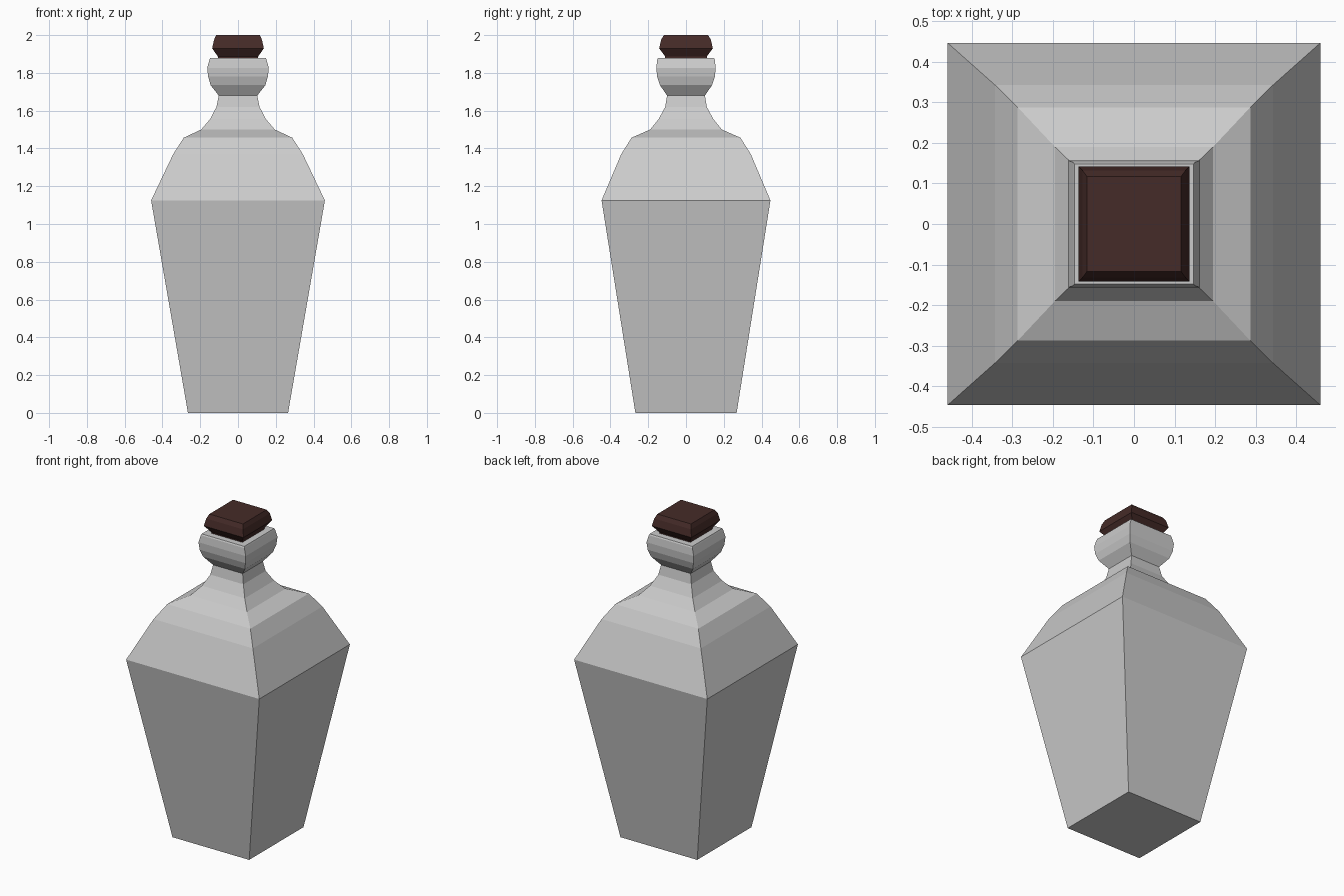
import bpy, bmesh

if "Cube" in bpy.data.objects:
    bpy.data.objects.remove(bpy.data.objects["Cube"])


def square_loft(name, profile, color=None):
    """Stack rectangular rings (half x, half y, z), bridge them and cap both ends."""
    bm = bmesh.new()
    rings = [[bm.verts.new((sx * hx, sy * hy, z))
              for sx, sy in ((-1, -1), (1, -1), (1, 1), (-1, 1))]
             for hx, hy, z in profile]
    for low, high in zip(rings, rings[1:]):
        for i in range(4):
            j = (i + 1) % 4
            bm.faces.new((low[i], low[j], high[j], high[i]))
    bm.faces.new(rings[0][::-1])
    bm.faces.new(rings[-1])
    mesh = bpy.data.meshes.new(name)
    bm.to_mesh(mesh)
    bm.free()
    obj = bpy.data.objects.new(name, mesh)
    bpy.context.collection.objects.link(obj)
    if color:
        mat = bpy.data.materials.new(name)
        mat.diffuse_color = color
        mat.use_nodes = True
        mat.node_tree.nodes["Principled BSDF"].inputs["Base Color"].default_value = mat.diffuse_color
        mesh.materials.append(mat)
    return obj


# Bottle: tapered body, sloped shoulders, pinched neck and bulged lip
square_loft("bottle", [
    (0.265, 0.268, 0.0),
    (0.46, 0.447, 1.125),
    (0.343, 0.343, 1.37),
    (0.287, 0.288, 1.457),
    (0.195, 0.19, 1.50),
    (0.148, 0.145, 1.555),
    (0.114, 0.11, 1.62),
    (0.102, 0.10, 1.68),
    (0.145, 0.138, 1.735),
    (0.158, 0.153, 1.78),
    (0.163, 0.157, 1.827),
    (0.15, 0.152, 1.872),
    (0.147, 0.148, 1.88),
])

# Stopper: faceted block flaring out above the lip
square_loft("stopper", [
    (0.107, 0.11, 1.88),
    (0.107, 0.11, 1.887),
    (0.137, 0.142, 1.93),
    (0.127, 0.132, 1.975),
    (0.116, 0.117, 2.0),
], (0.06, 0.024, 0.021, 1))
